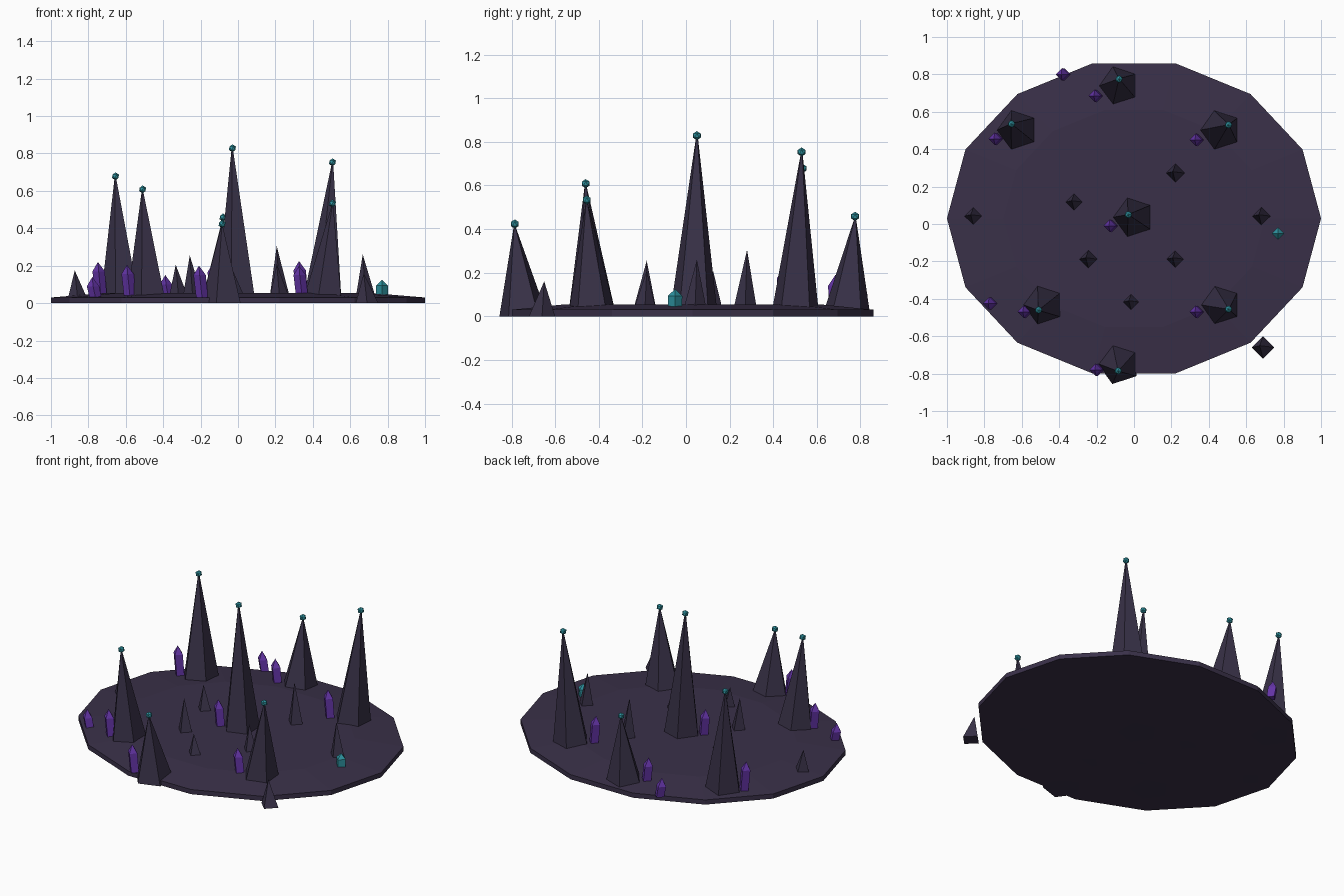
import bpy, bmesh
from math import cos, sin, tau, pi
from mathutils import Vector

cube = bpy.data.objects.get("Cube")
if cube:
    bpy.data.objects.remove(cube)


def material(name, r, g, b):
    mat = bpy.data.materials.new(name)
    mat.diffuse_color = (r, g, b, 1)
    mat.use_nodes = True
    node = next(n for n in mat.node_tree.nodes if n.type == 'BSDF_PRINCIPLED')
    node.inputs["Base Color"].default_value = (r, g, b, 1)
    return mat


STONE = material("dusky stone", 0.042, 0.030, 0.066)
SPIRE = material("spire stone", 0.040, 0.031, 0.064)
PURPLE = material("purple crystal", 0.125, 0.034, 0.38)
TEAL = material("teal glow", 0.027, 0.29, 0.35)


def finish(name, bm, mat):
    bmesh.ops.recalc_face_normals(bm, faces=bm.faces)
    mesh = bpy.data.meshes.new(name)
    bm.to_mesh(mesh)
    bm.free()
    mesh.materials.append(mat)
    obj = bpy.data.objects.new(name, mesh)
    bpy.context.collection.objects.link(obj)
    return obj


def loft(name, mat, sides, rings, start=0.0, squash=1.0):
    """Stack of (centre, radius) rings; a zero radius makes a point."""
    bm = bmesh.new()
    loops = []
    for centre, radius in rings:
        c = Vector(centre)
        if radius == 0:
            loops.append([bm.verts.new(c)] * sides)
            continue
        loops.append([bm.verts.new(c + Vector((
            radius * cos(start + tau * i / sides),
            squash * radius * sin(start + tau * i / sides), 0)))
            for i in range(sides)])
    for low, high in zip(loops, loops[1:]):
        for i in range(sides):
            j = (i + 1) % sides
            corners = [low[i], low[j], high[j], high[i]]
            bm.faces.new(list(dict.fromkeys(corners)))
    for end in (loops[0], loops[-1]):
        if end[0] != end[1]:
            bm.faces.new(end)
    return finish(name, bm, mat)


# Ground slab with a raised plateau
MID_Y = 0.03
loft("ground_slab", STONE, 14, [((0, MID_Y, 0), 1), ((0, MID_Y, 0.03), 1),
     ((0, MID_Y, 0.055), 0.7)], squash=0.85)

# Tall leaning spires with a glowing orb on each: base x, y, tip x, y, height
spires = [
    (0.00, 0.035, -0.03, 0.05, 0.81),
    (-0.08, 0.735, -0.08, 0.775, 0.44),
    (0.46, 0.50, 0.505, 0.53, 0.735),
    (-0.62, 0.50, -0.655, 0.535, 0.66),
    (-0.48, -0.43, -0.51, -0.46, 0.59),
    (0.46, -0.43, 0.505, -0.455, 0.515),
    (-0.08, -0.745, -0.085, -0.785, 0.405),
]
for x, y, tx, ty, h in spires:
    loft("spire", SPIRE, 5, [((x, y, 0), 0.116), ((tx, ty, h), 0.006)], start=pi)
    bm = bmesh.new()
    bmesh.ops.create_icosphere(bm, subdivisions=1, radius=0.021)
    bmesh.ops.translate(bm, verts=bm.verts, vec=(tx, ty, h + 0.018))
    finish("spire_orb", bm, TEAL)

# Small four-sided spikes: x, y, height
spikes = [
    (0.225, 0.27, 0.305), (-0.315, 0.115, 0.205), (-0.855, 0.04, 0.175),
    (0.685, 0.04, 0.26), (-0.24, -0.19, 0.255), (0.225, -0.19, 0.21),
    (-0.01, -0.42, 0.175), (0.69, -0.66, 0.16),
]
for x, y, h in spikes:
    loft("small_spike", SPIRE, 4,
         [((x, y, 0), 0.06), ((x - 0.018, y + 0.01, h), 0)])


# Pointed crystals: a four-sided shaft under a pyramid cap
def crystal(name, mat, x, y, low, shoulder, tip, lean):
    loft(name, mat, 4, [((x + lean, y, low), 0.032),
         ((x, y, shoulder), 0.033), ((x - lean * 0.3, y, tip), 0)])


crystals = [
    (-0.385, 0.80, 0.15), (-0.21, 0.685, 0.19), (-0.745, 0.455, 0.22),
    (0.33, 0.45, 0.225), (-0.13, -0.01, 0.215), (-0.775, -0.425, 0.14),
    (-0.59, -0.47, 0.205), (0.33, -0.47, 0.20), (-0.205, -0.78, 0.20),
]
for x, y, tip in crystals:
    crystal("purple_crystal", PURPLE, x, y, 0.03, tip - 0.05, tip, 0.013)
crystal("teal_crystal", TEAL, 0.77, -0.05, 0.03, 0.093, 0.125, 0)
